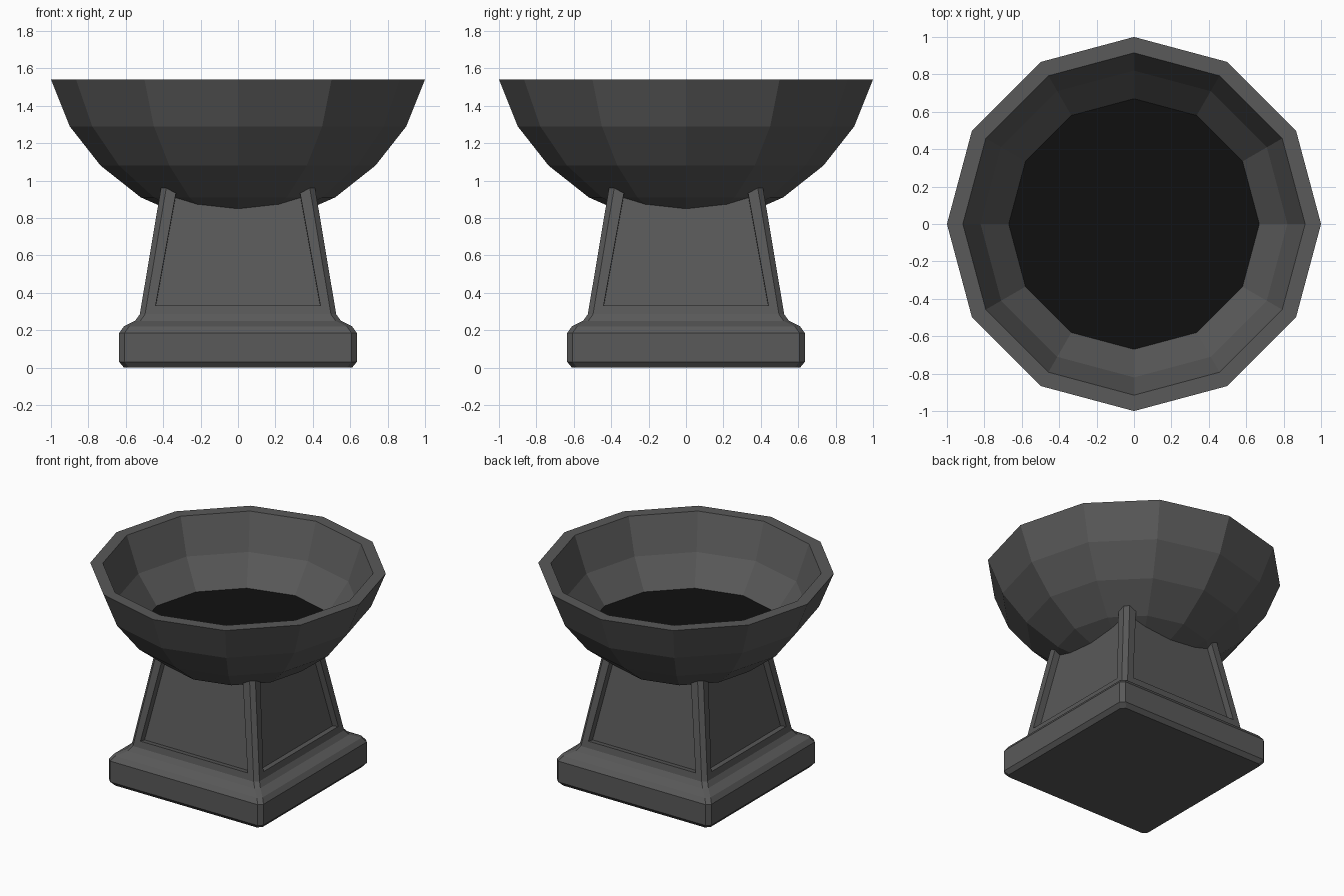
import bpy, bmesh, math

if "Cube" in bpy.data.objects:
    bpy.data.objects.remove(bpy.data.objects["Cube"])


def material(name, colour):
    m = bpy.data.materials.new(name)
    m.diffuse_color = (*colour, 1)
    m.use_nodes = True
    m.node_tree.nodes["Principled BSDF"].inputs["Base Color"].default_value = m.diffuse_color
    return m


stone = material("dark grey stone", (0.1, 0.1, 0.1))
black = material("black basin floor", (0.005, 0.005, 0.005))


def loft(bm, rings):
    """Skin a list of point rings and cap both ends; returns side faces per level, and end cap."""
    vs = [[bm.verts.new(p) for p in r] for r in rings]
    n = len(vs[0])
    levels = [[bm.faces.new((a[i], a[(i + 1) % n], b[(i + 1) % n], b[i])) for i in range(n)]
              for a, b in zip(vs, vs[1:])]
    bm.faces.new(vs[0][::-1])
    return levels, bm.faces.new(vs[-1])


def finish(bm, name, mats):
    me = bpy.data.meshes.new(name)
    bm.normal_update()
    bm.to_mesh(me)
    bm.free()
    for m in mats:
        me.materials.append(m)
    ob = bpy.data.objects.new(name, me)
    bpy.context.collection.objects.link(ob)
    return ob


# Pedestal: square section with chamfered corners
def square(h, z, c=0.028):
    k = h - c
    return [(x, y, z) for x, y in ((k, -h), (h, -k), (h, k), (k, h),
                                   (-k, h), (-h, k), (-h, -k), (-k, -h))]


bm = bmesh.new()
profile = [(0.61, 0), (0.635, 0.03), (0.635, 0.185), (0.61, 0.22),
           (0.55, 0.25), (0.525, 0.285), (0.395, 1.06)]
levels, _ = loft(bm, [square(h, z) for h, z in profile])
bm.normal_update()
# Recessed panels on the four tapering sides
bmesh.ops.inset_individual(bm, faces=levels[-1][1::2], thickness=0.074)
bm.normal_update()
bmesh.ops.inset_individual(bm, faces=levels[-1][1::2], thickness=0.0005, depth=-0.048)
finish(bm, "pedestal", [stone])

# Bowl: twelve-sided, outside wall up, over the rim, down to the black floor
bm = bmesh.new()
profile = [(0.27, 0.80), (0.52, 0.91), (0.735, 1.08), (0.90, 1.29), (1.0, 1.54),
           (0.915, 1.54), (0.82, 1.28), (0.67, 1.08)]
_, floor = loft(bm, [[(r * math.cos(i * math.pi / 6), r * math.sin(i * math.pi / 6), z)
                      for i in range(12)] for r, z in profile])
floor.material_index = 1
finish(bm, "bowl", [stone, black])
